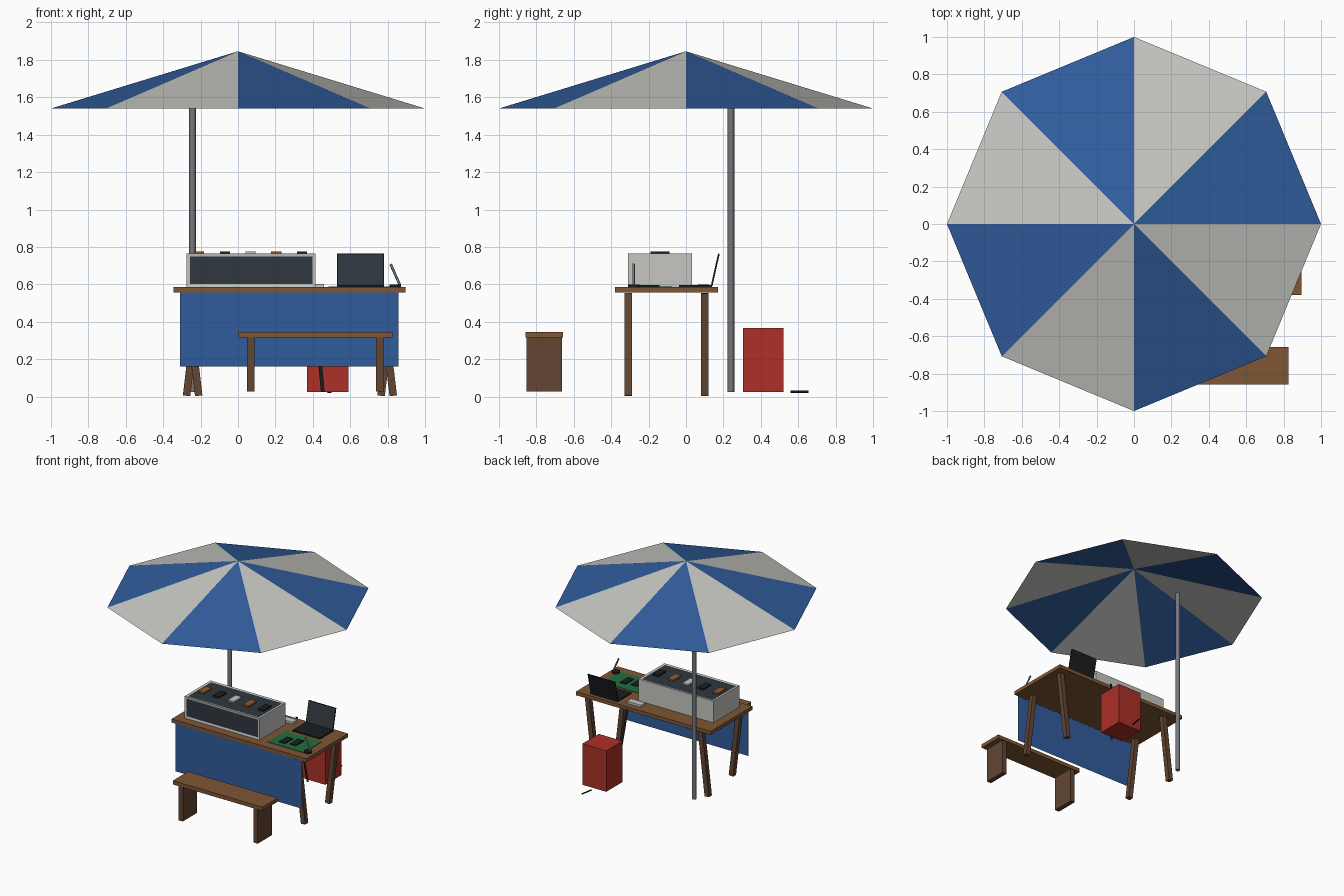
import bpy, bmesh, math
from mathutils import Vector, Matrix

if "Cube" in bpy.data.objects:
    bpy.data.objects.remove(bpy.data.objects["Cube"])


def material(name, rgb):
    lin = [((c / 255 + 0.055) / 1.055) ** 2.4 for c in rgb]
    m = bpy.data.materials.new(name)
    m.diffuse_color = (*lin, 1)
    m.use_nodes = True
    m.node_tree.nodes["Principled BSDF"].inputs["Base Color"].default_value = m.diffuse_color
    return m


BLUE = material("blue fabric", (48, 92, 156))
WHITE = material("off white", (198, 198, 193))
WOOD = material("wood", (126, 86, 52))
DARKWOOD = material("dark wood", (98, 70, 50))
RED = material("red paint", (172, 48, 40))
STEEL = material("steel grey", (118, 120, 124))
GLASS = material("dark glass", (46, 55, 62))
BLACK = material("black plastic", (28, 29, 32))
GREEN = material("green mat", (32, 112, 64))
COPPER = material("copper brown", (142, 88, 48))


def finish(name, bm, *mats):
    me = bpy.data.meshes.new(name)
    bm.to_mesh(me)
    bm.free()
    ob = bpy.data.objects.new(name, me)
    for m in mats:
        me.materials.append(m)
    bpy.context.collection.objects.link(ob)
    return ob


def box_bm(lo, hi, tilt=None):
    bm = bmesh.new()
    lo, hi = Vector(lo), Vector(hi)
    bmesh.ops.create_cube(bm, size=1)
    mat = Matrix.Diagonal((*(hi - lo), 1))
    if tilt:
        mat = Matrix.Rotation(tilt[0], 4, tilt[1]) @ mat
    bm.transform(Matrix.Translation((lo + hi) / 2) @ mat)
    return bm


def box(name, lo, hi, mat, tilt=None):
    return finish(name, box_bm(lo, hi, tilt), mat)


def rod(name, a, b, r, mat, sides=12):
    a, b = Vector(a), Vector(b)
    bm = bmesh.new()
    bmesh.ops.create_cone(bm, cap_ends=True, segments=sides, radius1=r, radius2=r, depth=(b - a).length)
    bm.transform(Matrix.Translation((a + b) / 2) @ (b - a).to_track_quat('Z', 'Y').to_matrix().to_4x4())
    for f in bm.faces:
        f.smooth = len(f.verts) == 4
    for e in bm.edges:
        e.smooth = all(len(f.verts) == 4 for f in e.link_faces)
    return finish(name, bm, mat)


def sheet(name, pts, mat):
    bm = bmesh.new()
    bm.faces.new([bm.verts.new(p) for p in pts])
    return finish(name, bm, mat)


# umbrella canopy: open eight-sided cone with alternating panels
bm = bmesh.new()
apex = bm.verts.new((0, 0, 1.846))
rim = [bm.verts.new((math.cos(i * math.pi / 4), math.sin(i * math.pi / 4), 1.54)) for i in range(8)]
for i in range(8):
    bm.faces.new((rim[i], rim[(i + 1) % 8], apex)).material_index = i % 2
finish("canopy", bm, BLUE, WHITE)
rod("umbrella_pole", (-0.243, 0.24, 0.025), (-0.243, 0.24, 1.61), 0.018, STEEL)

# table: top, four slanted legs, hanging cloth
box("table_top", (-0.345, -0.38, 0.555), (0.895, 0.17, 0.585), WOOD)
for side, x in (("left", -0.2425), ("right", 0.7975)):
    for end, y, s in (("front", -0.31, -1), ("back", 0.10, 1)):
        box(f"table_leg_{end}_{side}", (x - 0.02, y - 0.02, 0.002), (x + 0.02, y + 0.02, 0.554),
            DARKWOOD, (s * 0.118, 'Y'))
sheet("front_cloth", [(-0.31, -0.382, 0.16), (0.857, -0.382, 0.16),
                      (0.857, -0.382, 0.556), (-0.31, -0.382, 0.556)], BLUE)

# bench
box("bench_seat", (0.0, -0.858, 0.315), (0.826, -0.658, 0.346), WOOD)
for side, x in (("left", 0.048), ("right", 0.738)):
    box(f"bench_leg_{side}", (x, -0.852, 0.027), (x + 0.04, -0.664, 0.316), DARKWOOD)

# display case with inset dark front and top
bm = box_bm((-0.275, -0.31, 0.585), (0.415, 0.032, 0.766))
bm.normal_update()
panes = [f for f in bm.faces if f.normal.y < -0.9 or f.normal.z > 0.9]
bmesh.ops.inset_individual(bm, faces=panes, thickness=0.025, depth=-0.003)
for f in panes:
    f.material_index = 1
finish("display_case", bm, WHITE, GLASS)

# small devices on the case
for i, m in enumerate((COPPER, BLACK, WHITE, COPPER, BLACK)):
    x = -0.208 + i * 0.1375
    box(f"case_device_{i + 1}", (x - 0.027, -0.19, 0.763), (x + 0.027, -0.087, 0.775), m)

# laptop with tilted screen
box("laptop_base", (0.53, -0.038, 0.585), (0.78, 0.14, 0.597), BLACK)
lid = box_bm((0.53, 0.152, 0.59), (0.78, 0.161, 0.766), (-0.22, 'X'))
lid.normal_update()
faces = [f for f in lid.faces if f.normal.y < -0.9]
bmesh.ops.inset_individual(lid, faces=faces, thickness=0.007, depth=0)
for f in faces:
    f.material_index = 1
finish("laptop_lid", lid, BLACK, GLASS)
box("power_strip", (0.33, 0.063, 0.585), (0.46, 0.12, 0.603), WHITE)

# repair mat, phones and iron stand
box("repair_mat", (0.485, -0.305, 0.585), (0.82, -0.075, 0.589), GREEN)
for i, (x, y) in enumerate(((0.59, -0.21), (0.68, -0.195))):
    box(f"phone_{i + 1}", (x - 0.027, y - 0.052, 0.588), (x + 0.027, y + 0.052, 0.597), BLACK)
rod("iron_stand", (0.84, -0.28, 0.585), (0.84, -0.28, 0.6), 0.031, BLACK, 16)
rod("iron", (0.865, -0.28, 0.597), (0.816, -0.28, 0.708), 0.007, STEEL, 8)

# red supply box with cable and ground lead
box("red_box", (0.37, 0.305, 0.025), (0.59, 0.52, 0.366), RED)
sheet("hanging_cable", [(0.39, 0.2, 0.58), (0.41, 0.2, 0.58), (0.463, 0.27, 0.027), (0.443, 0.27, 0.027)], BLACK)
rod("ground_lead", (0.48, 0.56, 0.026), (0.497, 0.655, 0.026), 0.006, BLACK, 6)
